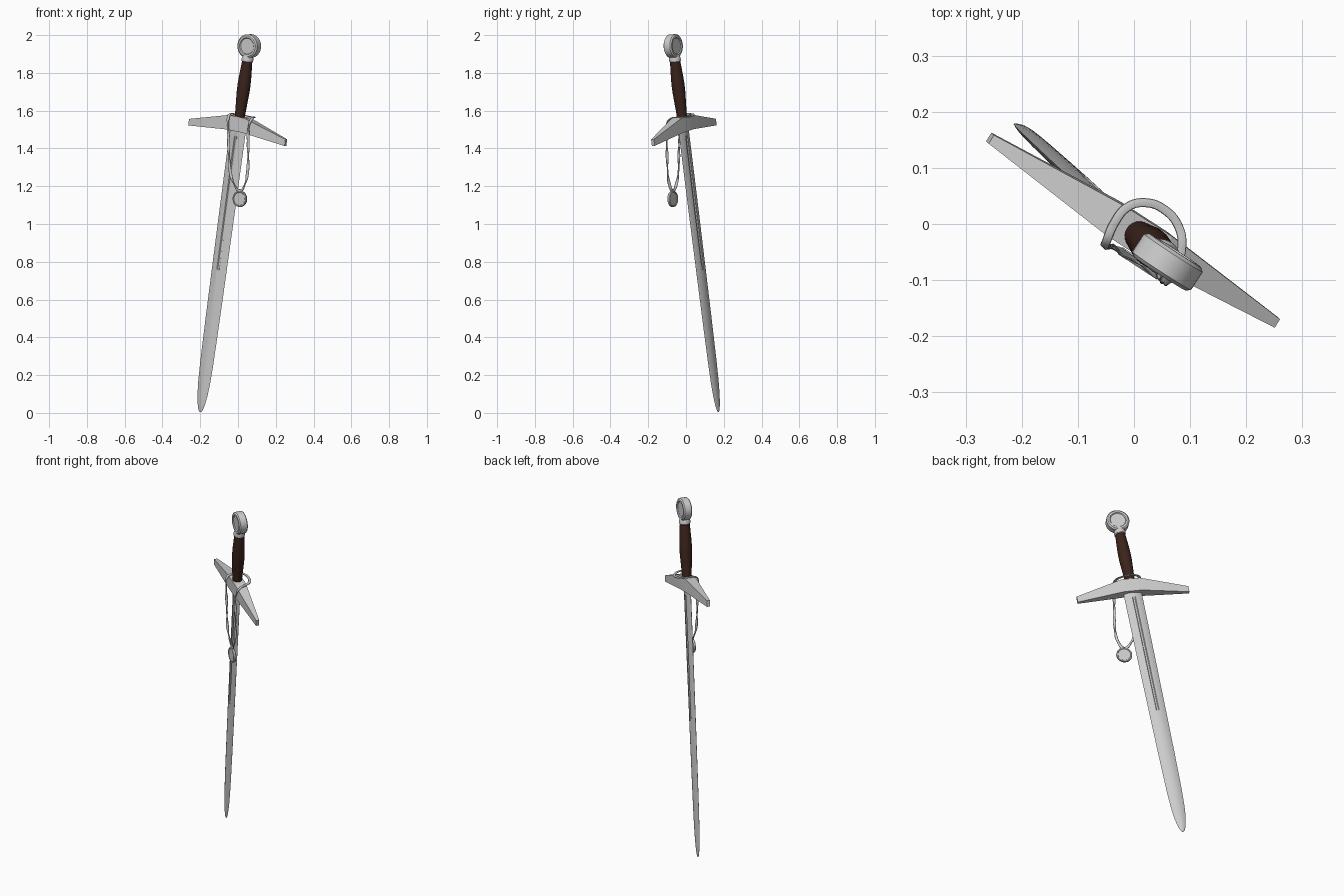
import bpy, bmesh, math
from mathutils import Matrix, Vector

if "Cube" in bpy.data.objects:
    bpy.data.objects.remove(bpy.data.objects["Cube"])

# sword frame: origin at the tip, local Z along the blade, local X along the guard
Z = Vector((0.26, -0.24, 1.94)).normalized()
X = Vector((0.828, -0.533, -0.175))
X = (X - Z * X.dot(Z)).normalized()
Y = Z.cross(X)
SWORD = Matrix((X, Y, Z)).transposed().to_4x4()
SWORD.translation = (-0.20, 0.172, 0.005)
TURN = Matrix.Rotation(math.pi / 2, 4, 'X')   # lathe axis onto local Y


def finish(name, bm, mat=None, angle=30):
    bmesh.ops.recalc_face_normals(bm, faces=bm.faces)
    me = bpy.data.meshes.new(name)
    bm.to_mesh(me)
    bm.free()
    ob = bpy.data.objects.new(name, me)
    bpy.context.collection.objects.link(ob)
    if mat:
        me.materials.append(mat)
    bpy.ops.object.select_all(action='DESELECT')
    ob.select_set(True)
    bpy.context.view_layer.objects.active = ob
    bpy.ops.object.shade_smooth_by_angle(angle=math.radians(angle))
    return ob


def loft(name, rings, matrix, mat=None, angle=30):
    """Skin a list of equal-length point rings and cap both ends."""
    bm = bmesh.new()
    vs = [[bm.verts.new(matrix @ Vector(p)) for p in r] for r in rings]
    n = len(vs[0])
    for a, b in zip(vs, vs[1:]):
        for i in range(n):
            j = (i + 1) % n
            bm.faces.new((a[i], a[j], b[j], b[i]))
    bm.faces.new(vs[0])
    bm.faces.new(vs[-1])
    return finish(name, bm, mat, angle)


def lathe(name, profile, matrix, mat=None, segs=32, angle=30):
    """Revolve (radius, height) pairs about local Z."""
    rings = [[(r * math.cos(k * math.tau / segs), r * math.sin(k * math.tau / segs), h)
              for k in range(segs)] for r, h in profile]
    return loft(name, rings, matrix, mat, angle)


def mirrored(half):
    return half + [(r, -h) for r, h in reversed(half)]


leather = bpy.data.materials.new("dark_leather")
leather.diffuse_color = (0.045, 0.017, 0.012, 1)
leather.use_nodes = True
leather.node_tree.nodes["Principled BSDF"].inputs["Base Color"].default_value = leather.diffuse_color

# blade: lens section with a narrow central fuller
US = (-1, -0.8, -0.55, -0.3, -0.17, -0.1, 0, 0.1, 0.17, 0.3, 0.55, 0.8)


def blade_ring(s, w, t, groove):
    def depth(u):
        d = t * (1 - u * u)
        return d - groove if abs(u) < 0.12 else d
    side = [(u * w, depth(u), s) for u in US]
    return side + [(-x, -y, z) for x, y, z in side]


blade = [(0.0, .006, .003, 0), (.012, .014, .005, 0), (.04, .023, .007, 0),
         (.09, .032, .009, 0), (.16, .038, .010, 0), (.27, .042, .011, 0),
         (.50, .045, .012, 0), (.765, .047, .013, 0), (.79, .047, .013, .005),
         (1.10, .049, .013, .006), (1.47, .050, .014, .006),
         (1.485, .050, .014, 0), (1.55, .050, .014, 0)]
loft("blade", [blade_ring(*b) for b in blade], SWORD, angle=25)

# cross guard: tapered arms drooping toward the tip
guard = []
for x, t, lo, hi in ((-.308, .009, 1.487, 1.522), (-.05, .031, 1.512, 1.590),
                     (.05, .031, 1.512, 1.590), (.308, .009, 1.487, 1.522)):
    guard.append([(x, -t, lo), (x, t, lo), (x, t, hi), (x, -t, hi)])
loft("cross_guard", guard, SWORD, angle=10)

# grip
lathe("grip", [(.026, 1.58), (.028, 1.62), (.031, 1.67), (.034, 1.72), (.0345, 1.76),
               (.033, 1.80), (.029, 1.86), (.027, 1.892)], SWORD, leather, 24)

# collar under the pommel
lathe("collar", [(.027, 1.884), (.031, 1.888), (.031, 1.904), (.026, 1.918)], SWORD)

# wheel pommel with recessed faces
lathe("pommel", mirrored([(.001, .020), (.041, .020), (.045, .025), (.055, .025), (.0625, .019)]),
      SWORD @ Matrix.Translation((0, 0, 1.969)) @ TURN, segs=40)

# pendant disc hanging straight down
flat = Vector((Y.x, Y.y, 0)).normalized()
hang = Matrix((Vector((0, 0, 1)).cross(-flat), -flat, Vector((0, 0, 1)))).transposed().to_4x4()
hang.translation = (0.01, -0.07, 1.133)
lathe("pendant", mirrored([(.001, .005), (.034, .005), (.036, .0075), (.041, .0075), (.043, .005)]),
      hang @ TURN, segs=32)

# twisted ribbon cord looped behind the grip and over the guard
path = [(.01, -.07, 1.176), (-.022, -.05, 1.215), (-.042, -.040, 1.28), (-.047, -.038, 1.36),
        (-.050, -.037, 1.44), (-.052, -.037, 1.51), (-.050, -.033, 1.570), (-.035, .002, 1.583),
        (-.012, .030, 1.582), (.02, .038, 1.578), (.055, .025, 1.570), (.080, -.006, 1.565),
        (.085, -.042, 1.565), (.072, -.085, 1.556), (.056, -.102, 1.51), (.054, -.102, 1.44),
        (.054, -.100, 1.36), (.051, -.097, 1.28), (.038, -.089, 1.215)]
cu = bpy.data.curves.new("cord", 'CURVE')
cu.dimensions = '3D'
cu.extrude = 0.005
cu.bevel_depth = 0.003
cu.bevel_resolution = 1
sp = cu.splines.new('BEZIER')
sp.bezier_points.add(len(path) - 1)
sp.use_cyclic_u = True
sp.resolution_u = 8
for i, (bp, p) in enumerate(zip(sp.bezier_points, path)):
    bp.co = p
    bp.handle_left_type = bp.handle_right_type = 'AUTO'
    bp.tilt = 0.9 * (-1) ** i if 0 < i < 6 or i > 13 else 0
cord = bpy.data.objects.new("cord", cu)
bpy.context.collection.objects.link(cord)
bpy.ops.object.select_all(action='DESELECT')
cord.select_set(True)
bpy.context.view_layer.objects.active = cord
bpy.ops.object.convert(target='MESH')
bpy.ops.object.shade_smooth_by_angle(angle=math.radians(40))
